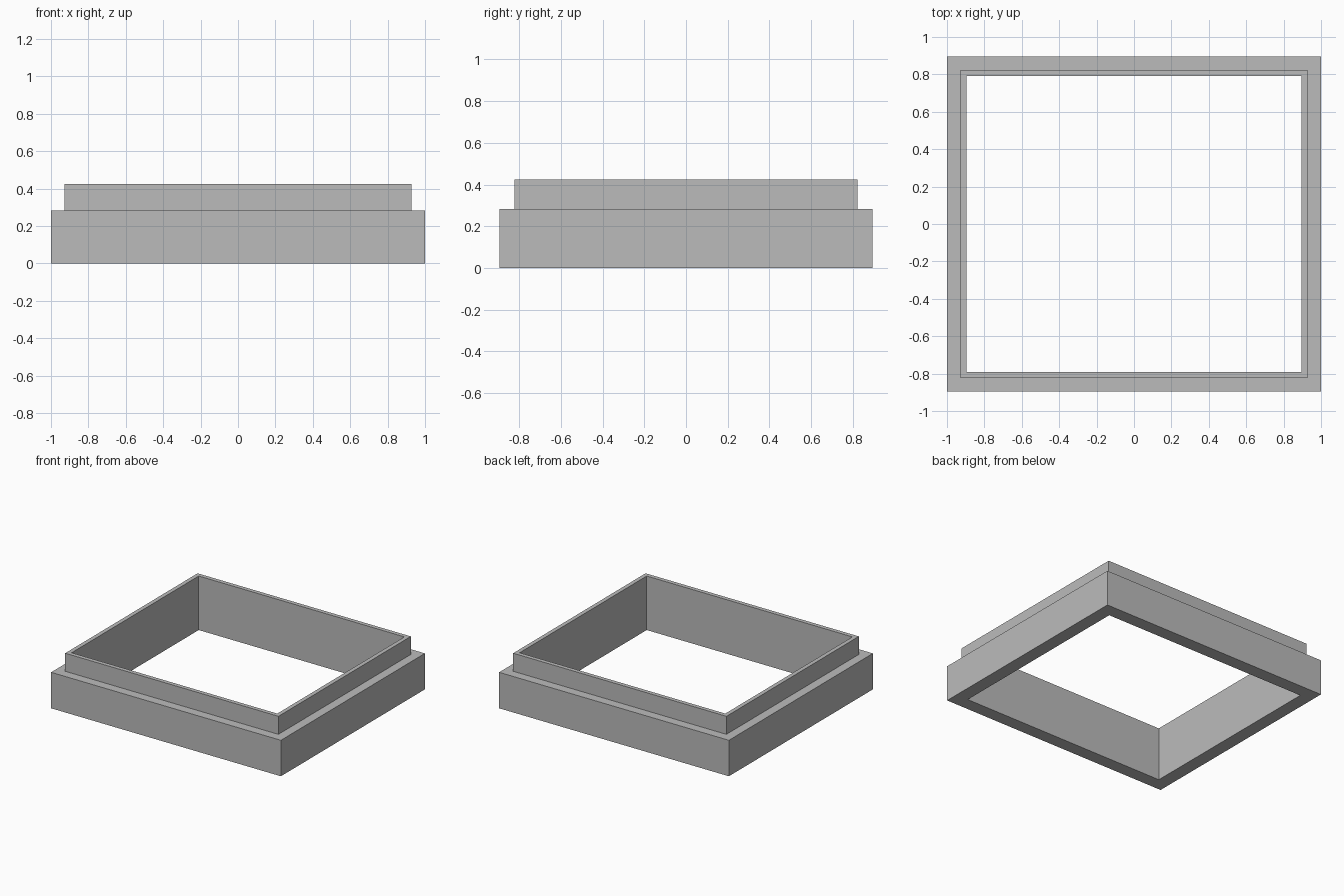
import bpy
import bmesh

cube = bpy.data.objects.get("Cube")
if cube:
    bpy.data.objects.remove(cube, do_unlink=True)

HALF_X, HALF_Y = 1.0, 0.895
BASE_TOP, LIP_TOP = 0.283, 0.425
LIP_INSET, WALL = 0.072, 0.105

# Single flat grey
grey = bpy.data.materials.new("plain grey")
grey.use_nodes = True
colour = (0.5, 0.5, 0.5, 1)
grey.diffuse_color = colour
grey.node_tree.nodes["Principled BSDF"].inputs["Base Color"].default_value = colour

# Wall cross-section as (inset from outer edge, height)
profile = [(0, 0), (0, BASE_TOP), (LIP_INSET, BASE_TOP),
           (LIP_INSET, LIP_TOP), (WALL, LIP_TOP), (WALL, 0)]


def rectangle_ring(bm, inset, z):
    corners = [(-1, -1), (1, -1), (1, 1), (-1, 1)]
    return [bm.verts.new((sx * (HALF_X - inset), sy * (HALF_Y - inset), z))
            for sx, sy in corners]


# Stepped frame: the cross-section carried round the rectangle
bm = bmesh.new()
rings = [rectangle_ring(bm, inset, z) for inset, z in profile]
for a, b in zip(rings, rings[1:] + rings[:1]):
    for i in range(4):
        j = (i + 1) % 4
        bm.faces.new((a[i], a[j], b[j], b[i]))
bmesh.ops.recalc_face_normals(bm, faces=bm.faces)

mesh = bpy.data.meshes.new("stepped_frame")
bm.to_mesh(mesh)
bm.free()
mesh.materials.append(grey)
frame = bpy.data.objects.new("stepped_frame", mesh)
bpy.context.collection.objects.link(frame)
